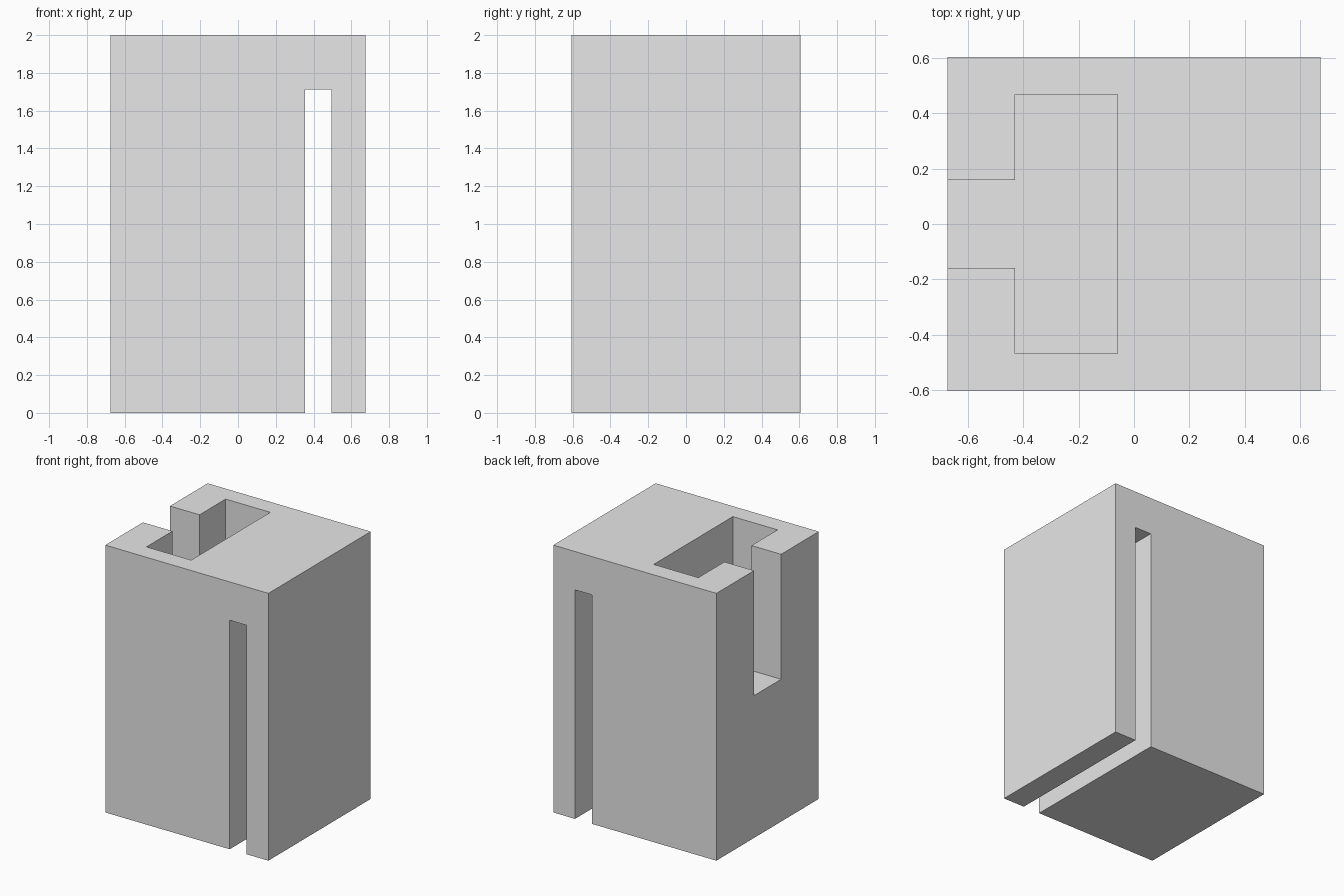
import bpy
import bmesh
from mathutils import Vector

default = bpy.data.objects.get("Cube")
if default:
    bpy.data.objects.remove(default, do_unlink=True)

# Overall size and the single grey material
HALF_X, HALF_Y, HEIGHT = 0.675, 0.605, 2.0
OVER = 0.1  # how far cutters reach past the block

grey = bpy.data.materials.new("plain_grey")
grey.use_nodes = True
colour = (0.8, 0.8, 0.8, 1.0)
grey.diffuse_color = colour
grey.node_tree.nodes["Principled BSDF"].inputs["Base Color"].default_value = colour


def prism(name, outline, z0, z1):
    """Extrude an outline in plan from z0 up to z1."""
    bm = bmesh.new()
    base = bm.faces.new([bm.verts.new((x, y, z0)) for x, y in outline])
    top = bmesh.ops.extrude_face_region(bm, geom=[base])["geom"]
    verts = [v for v in top if isinstance(v, bmesh.types.BMVert)]
    bmesh.ops.translate(bm, verts=verts, vec=Vector((0, 0, z1 - z0)))
    bmesh.ops.recalc_face_normals(bm, faces=bm.faces)
    mesh = bpy.data.meshes.new(name)
    bm.to_mesh(mesh)
    bm.free()
    mesh.materials.append(grey)
    obj = bpy.data.objects.new(name, mesh)
    bpy.context.collection.objects.link(obj)
    return obj


def rectangle(x0, x1, half_y):
    return [(x0, -half_y), (x1, -half_y), (x1, half_y), (x0, half_y)]


# Main block
block = prism("block", rectangle(-HALF_X, HALF_X, HALF_Y), 0, HEIGHT)

# T-shaped pocket, open at the top and through the right side
half_t = [(-HALF_X - OVER, 0.16), (-0.43, 0.16), (-0.43, 0.468), (-0.06, 0.468)]
t_outline = half_t + [(x, -y) for x, y in reversed(half_t)]
pocket = prism("pocket_cutter", t_outline, 1.065, HEIGHT + OVER)

# Narrow slit from front to back, open at the bottom
slit = prism("slit_cutter", rectangle(0.355, 0.495, HALF_Y + OVER), -OVER, 1.713)

# Cut both openings, then drop the cutters
bpy.context.view_layer.objects.active = block
for cutter in (pocket, slit):
    cutter.hide_render = True
    mod = block.modifiers.new(cutter.name, "BOOLEAN")
    mod.operation = "DIFFERENCE"
    mod.solver = "EXACT"
    mod.object = cutter
    bpy.ops.object.modifier_apply(modifier=mod.name)
    bpy.data.objects.remove(cutter, do_unlink=True)
